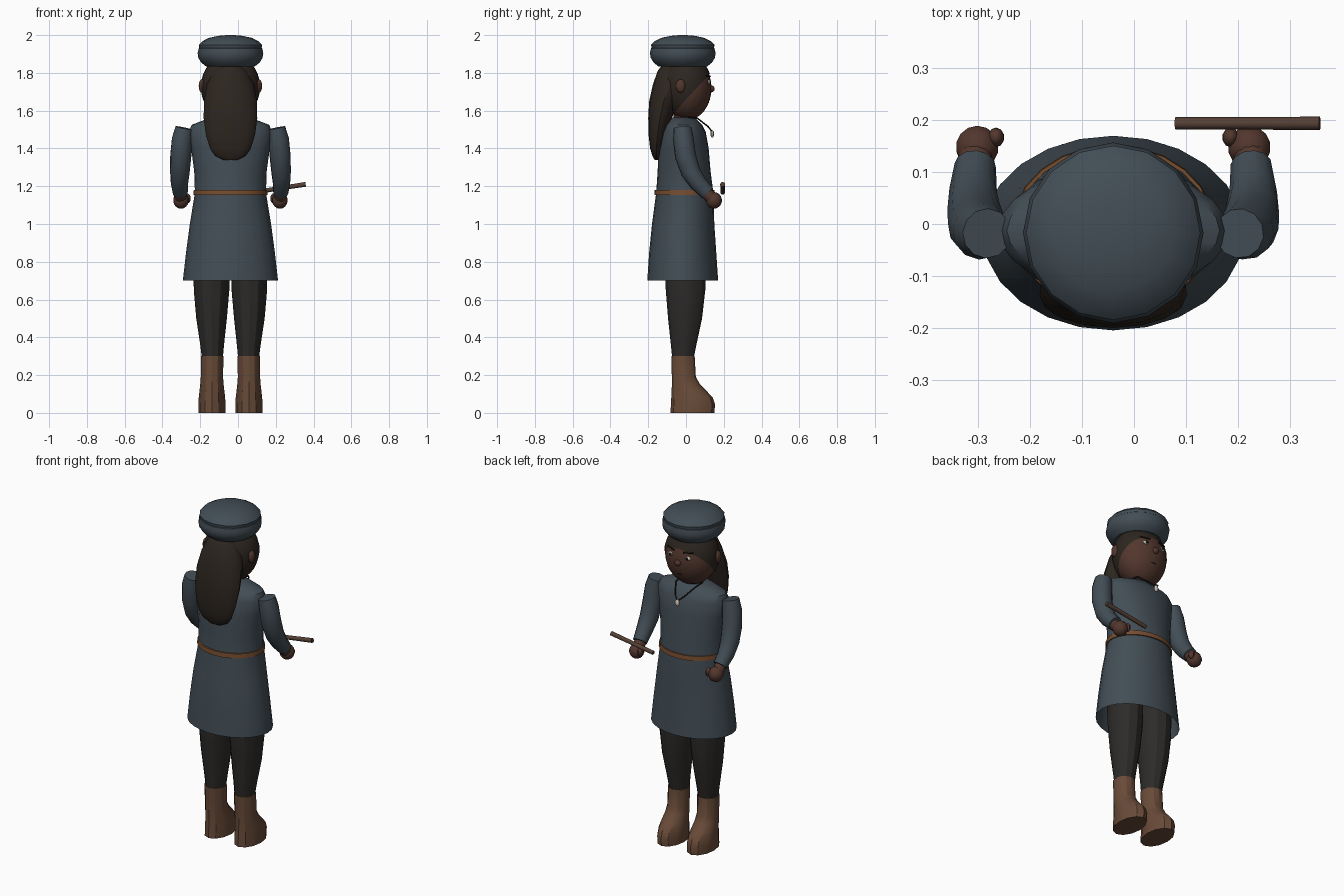
import bpy, bmesh, math
from mathutils import Vector, Matrix

CX = -0.04  # body centre line


def material(name, rgb):
    m = bpy.data.materials.new(name)
    m.diffuse_color = (*rgb, 1)
    return m


CLOTH = material("slate cloth", (0.055, 0.075, 0.092))
SKIN = material("skin", (0.085, 0.038, 0.027))
HAIR = material("hair", (0.026, 0.019, 0.014))
DARK = material("trousers", (0.026, 0.024, 0.022))
BOOT = material("boot leather", (0.14, 0.07, 0.04))
BELT = material("belt leather", (0.18, 0.075, 0.03))
WOOD = material("wood", (0.09, 0.05, 0.035))
BONE = material("pendant", (0.6, 0.55, 0.48))
BLACK = material("black", (0.01, 0.009, 0.008))


def finish(name, bm, mat, angle=35):
    bmesh.ops.recalc_face_normals(bm, faces=bm.faces)
    me = bpy.data.meshes.new(name)
    bm.to_mesh(me)
    bm.free()
    ob = bpy.data.objects.new(name, me)
    bpy.context.collection.objects.link(ob)
    me.materials.append(mat)
    bpy.ops.object.select_all(action='DESELECT')
    ob.select_set(True)
    bpy.context.view_layer.objects.active = ob
    bpy.ops.object.shade_smooth_by_angle(angle=math.radians(angle))
    return ob


def skin_rings(bm, rings, bottom, top):
    n = len(rings[0])
    for a, b in zip(rings, rings[1:]):
        for i in range(n):
            bm.faces.new((a[i], a[(i + 1) % n], b[(i + 1) % n], b[i]))
    if bottom:
        bm.faces.new(rings[0])
    if top:
        bm.faces.new(rings[-1])


def loft(name, mat, rows, n=20, bottom=True, top=True, angle=35):
    """rows: (z, centre x, half width x, back y, front y)"""
    bm = bmesh.new()
    rings = []
    for z, cx, hx, y0, y1 in rows:
        cy, hy = (y0 + y1) / 2, (y1 - y0) / 2
        rings.append([bm.verts.new((cx + hx * math.cos(2 * math.pi * i / n),
                                    cy + hy * math.sin(2 * math.pi * i / n), z)) for i in range(n)])
    skin_rings(bm, rings, bottom, top)
    return finish(name, bm, mat, angle)


def tube(name, mat, path, n=12):
    """path: (x, y, z, radius)"""
    bm = bmesh.new()
    pts = [Vector(p[:3]) for p in path]
    rings = []
    for k, p in enumerate(pts):
        d = (pts[min(k + 1, len(pts) - 1)] - pts[max(k - 1, 0)]).normalized()
        u = d.cross(Vector((0.1, 1, 0.3))).normalized()
        v = d.cross(u)
        r = path[k][3]
        rings.append([bm.verts.new(p + r * (u * math.cos(2 * math.pi * i / n) + v * math.sin(2 * math.pi * i / n)))
                      for i in range(n)])
    skin_rings(bm, rings, True, True)
    return finish(name, bm, mat, 50)


def ball(name, mat, c, r, seg=16, cut=None):
    bm = bmesh.new()
    bmesh.ops.create_uvsphere(bm, u_segments=seg, v_segments=max(8, seg * 2 // 3), radius=1,
                              matrix=Matrix.Translation(c) @ Matrix.Diagonal((*r, 1)))
    if cut:
        bmesh.ops.bisect_plane(bm, geom=bm.verts[:] + bm.edges[:] + bm.faces[:],
                               plane_co=cut[0], plane_no=cut[1], clear_inner=True)
    return finish(name, bm, mat)


# Hat: puffed band with a dome above
loft("hat_band", CLOTH, [(z, CX, r, -0.017 - r, -0.017 + r) for z, r in
     ((1.835, 0.13), (1.855, 0.155), (1.88, 0.17), (1.905, 0.174), (1.93, 0.168), (1.945, 0.15))], n=16)
loft("hat_crown", CLOTH, [(z, CX, r, -0.017 - r, -0.017 + r) for z, r in
     ((1.93, 0.165), (1.948, 0.168), (1.968, 0.148), (1.985, 0.115), (1.996, 0.065), (2.0, 0.02))], n=16)

# Head, hair cap, hanging hair
ball("head", SKIN, (CX, 0.005, 1.72), (0.15, 0.13, 0.17), 24)
ball("hair_cap", HAIR, (CX, 0.0, 1.725), (0.157, 0.138, 0.175), 24,
     cut=((0, 0.13, 1.80), Vector((0, -0.25, 0.23)).normalized()))
loft("hair_back", HAIR, [(1.338, CX, 0.035, -0.165, -0.145), (1.36, CX, 0.08, -0.178, -0.135),
     (1.40, CX, 0.108, -0.19, -0.125), (1.47, CX, 0.13, -0.198, -0.105), (1.56, CX, 0.142, -0.2, -0.075),
     (1.65, CX, 0.14, -0.195, -0.04), (1.74, CX, 0.125, -0.175, 0.0), (1.81, CX, 0.09, -0.15, 0.0),
     (1.85, CX, 0.05, -0.12, 0.0)], n=16)
loft("neck", SKIN, [(1.48, CX, 0.06, -0.07, 0.04), (1.62, CX, 0.055, -0.065, 0.04)], n=14)

# Face
ball("nose", SKIN, (CX, 0.135, 1.715), (0.019, 0.016, 0.018), 12)
tube("mouth", BLACK, [(CX - 0.04, 0.111, 1.648, 0.003), (CX, 0.119, 1.643, 0.004), (CX + 0.04, 0.111, 1.648, 0.003)], 6)
for side, s in (("left", -1), ("right", 1)):
    ball(side + "_ear", SKIN, (CX + s * 0.15, -0.028, 1.73), (0.018, 0.026, 0.036), 12)
    ball(side + "_eye", BONE, (CX + s * 0.055, 0.12, 1.752), (0.019, 0.009, 0.012), 12)
    ball(side + "_pupil", BLACK, (CX + s * 0.055, 0.127, 1.752), (0.009, 0.005, 0.009), 10)
    tube(side + "_brow", BLACK, [(CX + s * 0.03, 0.127, 1.782, 0.005), (CX + s * 0.085, 0.107, 1.785, 0.004)], 6)

# Tunic, open at the hem, and belt
loft("tunic", CLOTH, [(0.70, CX, 0.252, -0.205, 0.17), (0.85, CX, 0.235, -0.195, 0.16),
     (1.0, CX, 0.215, -0.18, 0.15), (1.165, CX, 0.188, -0.158, 0.145), (1.28, CX, 0.192, -0.15, 0.13),
     (1.40, CX, 0.208, -0.146, 0.12), (1.485, CX, 0.222, -0.13, 0.105), (1.525, CX, 0.205, -0.11, 0.085),
     (1.55, CX, 0.14, -0.085, 0.06), (1.565, CX, 0.065, -0.075, 0.045)], n=24, bottom=False)
loft("belt", BELT, [(1.153, CX, 0.196, -0.168, 0.153), (1.18, CX, 0.194, -0.166, 0.151)], n=24)

# Arms, legs
for side, s in (("left", -1), ("right", 1)):
    tube(side + "_sleeve", CLOTH, [(CX + s * d, y, z, r) for d, y, z, r in
         ((0.243, -0.018, 1.508, 0.048), (0.255, -0.014, 1.45, 0.055), (0.263, -0.003, 1.36, 0.056),
          (0.268, 0.025, 1.275, 0.052), (0.27, 0.065, 1.215, 0.046), (0.266, 0.113, 1.165, 0.040))])
    tube(side + "_wrist", SKIN, [(CX + s * 0.267, 0.09, 1.18, 0.032), (CX + s * 0.265, 0.135, 1.138, 0.033)])
    ball(side + "_hand", SKIN, (CX + s * 0.262, 0.148, 1.125), (0.042, 0.042, 0.044), 14)
    ball(side + "_thumb", SKIN, (CX + s * 0.226, 0.167, 1.135), (0.016, 0.019, 0.026), 10)
    loft(side + "_trouser_leg", DARK, [(0.26, CX + s * 0.095, 0.052, -0.07, 0.035),
         (0.36, CX + s * 0.097, 0.063, -0.08, 0.055), (0.5, CX + s * 0.10, 0.081, -0.095, 0.085),
         (0.65, CX + s * 0.10, 0.094, -0.107, 0.102), (0.8, CX + s * 0.10, 0.096, -0.115, 0.105),
         (1.0, CX + s * 0.098, 0.096, -0.11, 0.10)], n=12, angle=30)
    cx = CX + s * 0.098
    loft(side + "_boot", BOOT, [(0.0, cx, 0.072, -0.082, 0.15), (0.045, cx, 0.072, -0.08, 0.154),
         (0.08, cx, 0.07, -0.078, 0.142), (0.115, cx, 0.066, -0.076, 0.11), (0.15, cx, 0.062, -0.075, 0.075),
         (0.19, cx, 0.059, -0.075, 0.052), (0.30, cx - s * 0.001, 0.06, -0.078, 0.046)], n=12, angle=30)

# Wand held in the right hand
tube("stick", WOOD, [(0.08, 0.194, 1.167, 0.012), (0.22, 0.194, 1.189, 0.012), (0.358, 0.194, 1.21, 0.013)], 10)

# Necklace cord and pendant
for s in (-1, 1):
    tube("necklace_cord", BLACK, [(CX + s * 0.07, 0.0, 1.567, 0.004), (CX + s * 0.065, 0.06, 1.56, 0.004),
         (CX + s * 0.03, 0.118, 1.515, 0.004), (CX, 0.138, 1.488, 0.004)], 6)
ball("pendant", BONE, (CX, 0.139, 1.477), (0.014, 0.01, 0.02), 10)
